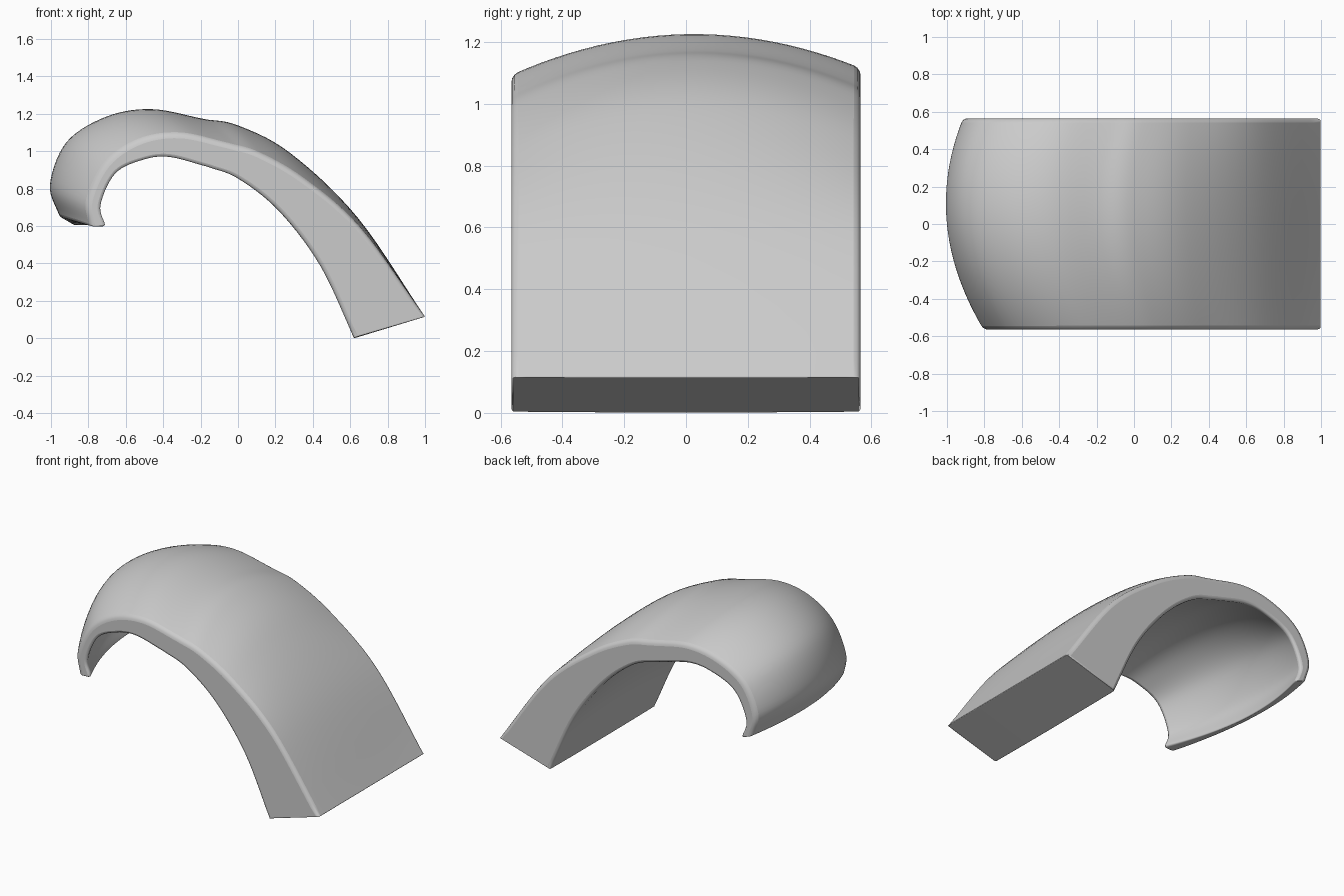
import bpy, bmesh, math
from mathutils import Vector

if "Cube" in bpy.data.objects:
    bpy.data.objects.remove(bpy.data.objects["Cube"])

HALF = 0.565      # half depth in y
CREASE = 5        # profile index where the hood meets the leg
STEPS, ROWS = 7, 24

# Outer (x, z) profiles at front, middle and back, from curled lip to foot
outer_front = [(-.785, .595), (-.80, .74), (-.70, .94), (-.52, 1.06), (-.30, 1.092), (-.04, 1.035),
               (.12, .985), (.36, .845), (.66, .585), (1, .115)]
outer_mid = [(-.95, .65), (-1.0, .82), (-.91, 1.05), (-.70, 1.185), (-.46, 1.225), (-.18, 1.172),
             (0, 1.138), (.28, .99), (.64, .645), (1, .115)]
outer_back = [(-.88, .625), (-.912, .78), (-.82, .97), (-.63, 1.08), (-.40, 1.115), (-.12, 1.062),
              (.05, 1.02), (.31, .88), (.65, .60), (1, .115)]
# Matching inner profiles
inner_front = [(-.70, .60), (-.727, .71), (-.65, .875), (-.51, .945), (-.37, .962), (-.17, .912),
               (0, .848), (.22, .675), (.44, .385), (.62, .003)]
inner_mid = [(-.86, .60), (-.895, .76), (-.81, .97), (-.64, 1.085), (-.44, 1.11), (-.21, 1.04),
             (-.02, .945), (.21, .74), (.44, .41), (.62, 0)]
inner_back = [(-.80, .60), (-.832, .72), (-.75, .89), (-.59, .97), (-.42, .99), (-.19, .935),
              (0, .868), (.22, .685), (.44, .39), (.62, .003)]


def smooth(points):
    """Catmull-Rom curve through points."""
    p = [Vector(q) for q in points]
    p = [2 * p[0] - p[1]] + p + [2 * p[-1] - p[-2]]
    out = []
    for i in range(1, len(p) - 2):
        a, b, c, d = p[i - 1:i + 3]
        for k in range(STEPS):
            t = k / STEPS
            out.append(.5 * (2 * b + (c - a) * t + (2 * a - 5 * b + 4 * c - d) * t * t
                             + (3 * b - a - 3 * c + d) * t ** 3))
    return out + [p[-2]]


def profile(points):
    """Two smooth arcs with a kink at the crease."""
    return smooth(points[:CREASE + 1])[:-1] + smooth(points[CREASE:])


def blend(sections, t):
    """Parabolic blend over front, middle, back for t in -1..1."""
    wf, wm, wb = t * (t - 1) / 2, 1 - t * t, t * (t + 1) / 2
    return [f * wf + m * wm + b * wb for f, m, b in zip(*sections)]


outer = [profile(s) for s in (outer_front, outer_mid, outer_back)]
inner = [profile(s) for s in (inner_front, inner_mid, inner_back)]

# Loft the closed section through the depth
bm = bmesh.new()
rings = []
for r in range(ROWS + 1):
    t = -1 + 2 * r / ROWS
    loop = blend(outer, t) + blend(inner, t)[::-1]
    rings.append([bm.verts.new((q.x, t * HALF, q.y)) for q in loop])
n = len(rings[0])
half = n // 2
for a, b in zip(rings, rings[1:]):
    for i in range(n):
        j = (i + 1) % n
        bm.faces.new((a[i], a[j], b[j], b[i]))
# Flat side walls
for ring in (rings[0], rings[-1]):
    for i in range(half - 1):
        bm.faces.new((ring[i], ring[i + 1], ring[n - 2 - i], ring[n - 1 - i]))
bmesh.ops.recalc_face_normals(bm, faces=bm.faces)

# Soft rims on the sides and lip, crisper foot edges
weight = bm.edges.layers.float.new("bevel_weight_edge")
for ring in (rings[0], rings[-1]):
    for i in range(n):
        e = bm.edges.get((ring[i], ring[(i + 1) % n]))
        e[weight] = .3 if i in (half - 1, n - 1) else 1
for a, b in zip(rings, rings[1:]):
    for i in (0, half - 1, half, n - 1):
        bm.edges.get((a[i], b[i]))[weight] = .7 if i in (0, n - 1) else .2

mesh = bpy.data.meshes.new("curved_hood")
bm.to_mesh(mesh)
bm.free()
hood = bpy.data.objects.new("curved_hood", mesh)
bpy.context.collection.objects.link(hood)
bev = hood.modifiers.new("soft_edges", 'BEVEL')
bev.limit_method = 'WEIGHT'
bev.width = .028
bev.segments = 3

bpy.context.view_layer.objects.active = hood
hood.select_set(True)
bpy.ops.object.shade_smooth_by_angle(angle=math.radians(40))
